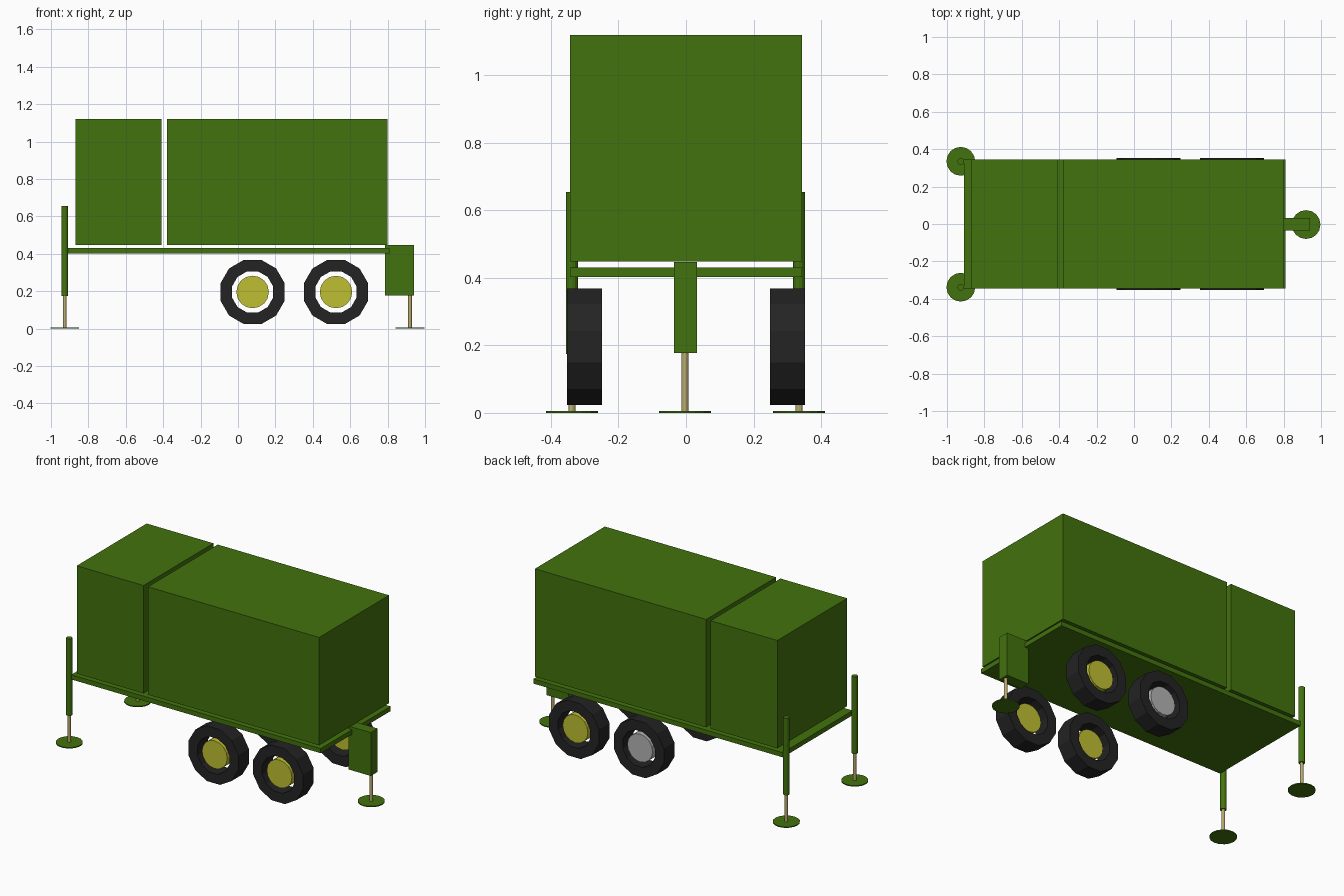
import bpy
import bmesh
from math import radians
from mathutils import Matrix, Vector

old = bpy.data.objects.get("Cube")
if old:
    bpy.data.objects.remove(old, do_unlink=True)


def material(name, rgb):
    mat = bpy.data.materials.new(name)
    mat.use_nodes = True
    mat.diffuse_color = (*rgb, 1)
    mat.node_tree.nodes["Principled BSDF"].inputs["Base Color"].default_value = (*rgb, 1)
    return mat


green = material("olive green", (0.055, 0.17, 0.004))
black = material("tyre black", (0.017, 0.017, 0.017))
yellow = material("hub yellow", (0.52, 0.52, 0.032))
grey = material("hub grey", (0.45, 0.45, 0.45))
tan = material("rod tan", (0.48, 0.40, 0.16))


def finish(name, bm, mat):
    bmesh.ops.recalc_face_normals(bm, faces=bm.faces)
    mesh = bpy.data.meshes.new(name)
    bm.to_mesh(mesh)
    bm.free()
    mesh.materials.append(mat)
    obj = bpy.data.objects.new(name, mesh)
    bpy.context.collection.objects.link(obj)
    return obj


def box(name, low, high, mat):
    low, high = Vector(low), Vector(high)
    bm = bmesh.new()
    bmesh.ops.create_cube(bm, size=1, matrix=Matrix.Translation((low + high) / 2)
                          @ Matrix.Diagonal((high - low).to_4d()))
    return finish(name, bm, mat)


def cylinder(name, centre, radius, depth, sides, mat, turn=Matrix()):
    bm = bmesh.new()
    bmesh.ops.create_cone(bm, cap_ends=True, segments=sides, radius1=radius, radius2=radius,
                          depth=depth, matrix=Matrix.Translation(centre) @ turn)
    return finish(name, bm, mat)


def tyre(name, centre, outer, inner, width, sides):
    # Square section swept around the axle
    bm = bmesh.new()
    half = width / 2
    section = [(inner, -half), (outer, -half), (outer, half), (inner, half)]
    rings = []
    for i in range(sides):
        spin = Matrix.Rotation(radians((i + 0.5) * 360 / sides), 3, 'Y')
        rings.append([bm.verts.new(Vector(centre) + spin @ Vector((r, y, 0))) for r, y in section])
    for i, ring in enumerate(rings):
        after = rings[(i + 1) % sides]
        for j in range(4):
            k = (j + 1) % 4
            bm.faces.new((ring[j], ring[k], after[k], after[j]))
    return finish(name, bm, black)


def jack_foot(name, x, y):
    cylinder(name + "_rod", (x, y, 0.092), 0.01, 0.176, 12, tan)
    cylinder(name + "_foot", (x, y, 0.003), 0.077, 0.006, 16, green)


# Cargo boxes floating just above the deck
box("rear_box", (-0.87, -0.344, 0.448), (-0.41, 0.344, 1.12), green)
box("main_box", (-0.38, -0.344, 0.448), (0.80, 0.344, 1.12), green)
box("deck", (-0.908, -0.344, 0.402), (0.811, 0.344, 0.431), green)

# Jacks
box("front_jack_housing", (0.786, -0.036, 0.177), (0.94, 0.032, 0.447), green)
jack_foot("front_jack", 0.92, -0.003)
for side, y in (("right", -0.338), ("left", 0.335)):
    cylinder(side + "_jack_post", (-0.926, y, 0.415), 0.018, 0.48, 12, green)
    jack_foot(side + "_jack", -0.926, y)

# Wheels, with one odd hub
across = Matrix.Rotation(radians(90), 4, 'X')
for side, sign in (("right", -1), ("left", 1)):
    for row, x in (("rear", 0.078), ("front", 0.524)):
        name = side + "_" + row
        tyre(name + "_tyre", (x, sign * 0.301, 0.196), 0.178, 0.114, 0.104, 12)
        hub = grey if name == "left_rear" else yellow
        cylinder(name + "_hub", (x, sign * 0.309, 0.196), 0.087, 0.065, 16, hub, across)
